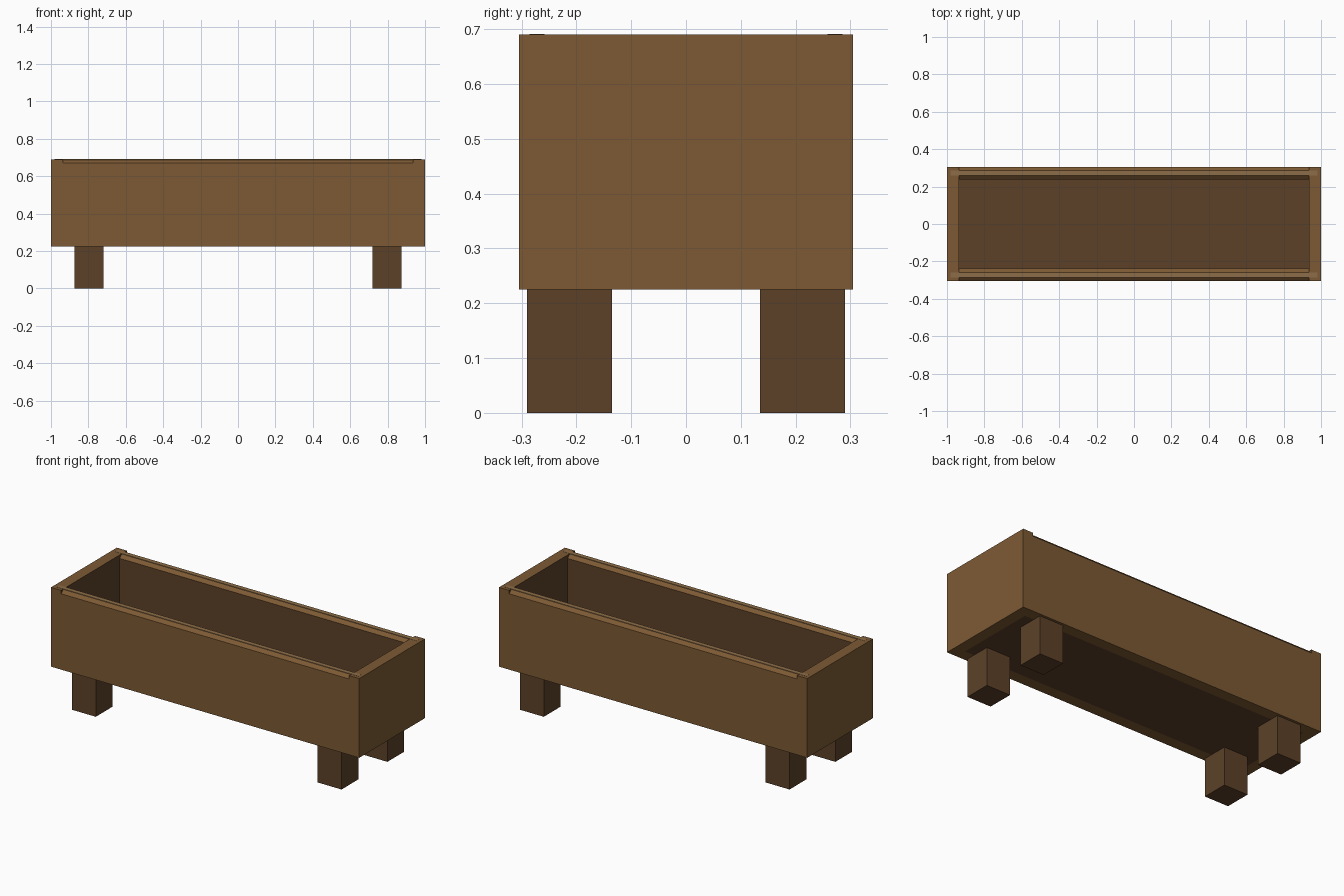
import bpy, bmesh

if "Cube" in bpy.data.objects:
    bpy.data.objects.remove(bpy.data.objects["Cube"])


def material(name, rgb):
    m = bpy.data.materials.new(name)
    m.diffuse_color = (*rgb, 1)
    m.use_nodes = True
    m.node_tree.nodes["Principled BSDF"].inputs["Base Color"].default_value = m.diffuse_color
    return m


WOOD = material("wood", (0.205, 0.102, 0.034))
DARK = material("dark_wood", (0.107, 0.053, 0.021))
LIGHT = material("light_wood", (0.27, 0.155, 0.065))


def prism(name, profile, x0, x1, mats, inward=None):
    """Extrude a (y, z) profile from x0 to x1; faces looking along 'inward' get mats[1]."""
    bm = bmesh.new()
    face = bm.faces.new([bm.verts.new((x0, y, z)) for y, z in profile])
    ext = bmesh.ops.extrude_face_region(bm, geom=[face])
    verts = [v for v in ext["geom"] if isinstance(v, bmesh.types.BMVert)]
    bmesh.ops.translate(bm, verts=verts, vec=(x1 - x0, 0, 0))
    bmesh.ops.recalc_face_normals(bm, faces=bm.faces)
    bm.normal_update()
    if inward:
        for f in bm.faces:
            if f.normal.x * inward[0] + f.normal.y * inward[1] > 0.9:
                f.material_index = 1
    me = bpy.data.meshes.new(name)
    bm.to_mesh(me)
    bm.free()
    for m in mats:
        me.materials.append(m)
    ob = bpy.data.objects.new(name, me)
    bpy.context.collection.objects.link(ob)
    return ob


def box(name, x, y, z, mats, inward=None):
    profile = [(y[0], z[0]), (y[1], z[0]), (y[1], z[1]), (y[0], z[1])]
    return prism(name, profile, x[0], x[1], mats, inward)


# Floor of the trough
box("floor", (-0.935, 0.935), (-0.24, 0.24), (0.225, 0.29), [DARK])

for s, side in ((-1, "front"), (1, "back")):
    # Long wall with chamfered upper edges
    profile = [(0.305, 0.225), (0.305, 0.67), (0.285, 0.688),
               (0.258, 0.688), (0.238, 0.67), (0.238, 0.225)]
    prism(side + "_wall", [(s * y, z) for y, z in profile],
          -0.935, 0.935, [WOOD, DARK], (0, -s))
    # Thin rail along the top of the wall, lapping onto the ends
    box(side + "_rail", (-0.98, 0.98), sorted((s * 0.258, s * 0.285)),
        (0.675, 0.691), [LIGHT])

for s, side in ((-1, "left"), (1, "right")):
    # End wall
    box(side + "_end", sorted((s * 0.935, s)), (-0.305, 0.305),
        (0.225, 0.69), [WOOD, DARK], (-s, 0))
    # Legs
    for t, end in ((-1, "front"), (1, "back")):
        box(f"{end}_{side}_leg", sorted((s * 0.72, s * 0.875)),
            sorted((t * 0.135, t * 0.29)), (0, 0.225), [DARK])
